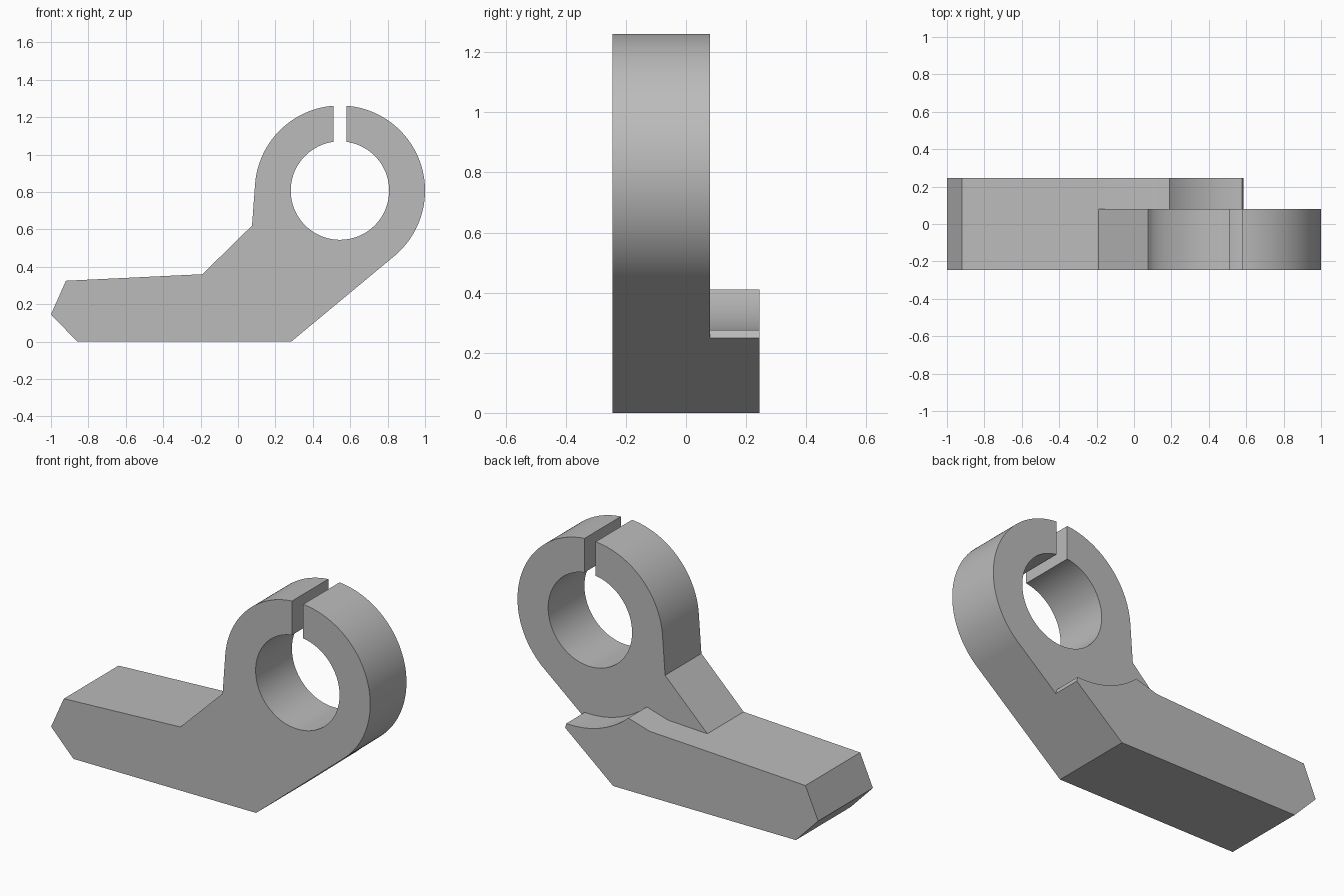
import bpy, bmesh, math
from mathutils import Vector

if "Cube" in bpy.data.objects:
    bpy.data.objects.remove(bpy.data.objects["Cube"], do_unlink=True)

CENTRE = Vector((0.545, 0.807))   # ring axis in the xz plane
OUTER, BORE, RELIEF = 0.455, 0.263, 0.532
SLOT = 0.035                      # half width of the slot
DEPTH, STEP = 0.245, 0.08         # half depth, and the plane of the ring's back


def arc(radius, start, end, steps):
    return [CENTRE + radius * Vector((math.cos(a), math.sin(a)))
            for a in (start + (end - start) * i / steps for i in range(steps + 1))]


def tangent_angle(point, side):
    """Angle on the outer circle where a line from the point touches it."""
    d = Vector(point) - CENTRE
    return math.atan2(d.y, d.x) + side * math.acos(OUTER / d.length)


def prism(name, profile, y0, y1):
    bm = bmesh.new()
    face = bm.faces.new([bm.verts.new((p[0], y0, p[1])) for p in profile])
    top = bmesh.ops.extrude_face_region(bm, geom=[face])
    moved = [v for v in top["geom"] if isinstance(v, bmesh.types.BMVert)]
    bmesh.ops.translate(bm, vec=(0, y1 - y0, 0), verts=moved)
    bmesh.ops.recalc_face_normals(bm, faces=bm.faces)
    mesh = bpy.data.meshes.new(name)
    bm.to_mesh(mesh)
    bm.free()
    obj = bpy.data.objects.new(name, mesh)
    bpy.context.collection.objects.link(obj)
    return obj


# Clamp outline: arm, slotted ring and bore in one loop
heel, neck, elbow = (0.285, 0), (0.075, 0.62), (-0.19, 0.36)
up = math.pi / 2
gap_out, gap_in = math.asin(SLOT / OUTER), math.asin(SLOT / BORE)
right_touch = tangent_angle(heel, 1)
left_touch = tangent_angle(neck, -1) % math.tau
outline = [(-1, 0.145), (-0.86, 0), heel]
outline += arc(OUTER, right_touch, up - gap_out, 64)
outline += arc(BORE, up - gap_in, up + gap_in - math.tau, 96)
outline += arc(OUTER, up + gap_out, left_touch, 48)
outline += [neck, elbow, (-0.92, 0.325)]
clamp = prism("clamp_bracket", outline, -DEPTH, DEPTH)

# Rear relief: clears everything above the arm behind the ring
relief = [elbow, (0.055, 0.371)]
relief += arc(RELIEF, math.radians(-131.8), math.radians(-86.4), 32)
relief += [(0.585, 0.252), (0.599, 0.204), (1.2, 0.2), (1.2, 1.5), (-0.4, 1.5)]
cutter = prism("relief_cutter", relief, STEP, DEPTH + 0.2)
cutter.hide_render = True

cut = clamp.modifiers.new("rear_relief", "BOOLEAN")
cut.operation, cut.solver, cut.object = "DIFFERENCE", "EXACT", cutter
bpy.ops.object.select_all(action="DESELECT")
bpy.context.view_layer.objects.active = clamp
clamp.select_set(True)
bpy.ops.object.modifier_apply(modifier=cut.name)
bpy.data.objects.remove(cutter, do_unlink=True)

# Grey metal
grey = bpy.data.materials.new("grey_metal")
grey.use_nodes = True
colour = (0.5, 0.5, 0.5, 1)
grey.diffuse_color = colour
grey.node_tree.nodes["Principled BSDF"].inputs["Base Color"].default_value = colour
clamp.data.materials.clear()
clamp.data.materials.append(grey)

# Smooth curved walls with crisp edges
bpy.ops.object.shade_smooth_by_angle(angle=math.radians(15))
clamp.modifiers.new("weighted_normals", "WEIGHTED_NORMAL").keep_sharp = True
